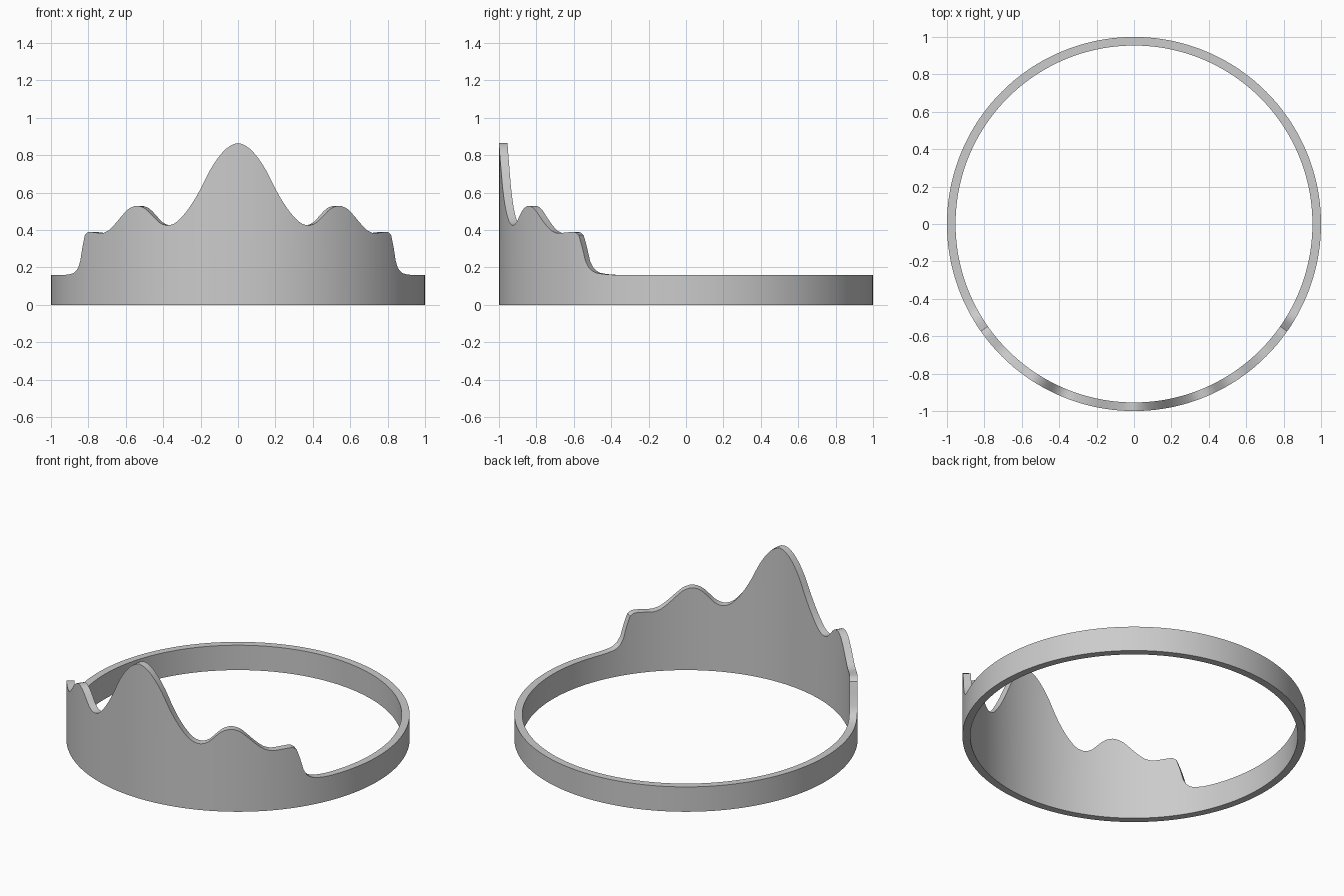
import bpy, bmesh, math

if "Cube" in bpy.data.objects:
    bpy.data.objects.remove(bpy.data.objects["Cube"])

OUTER, INNER, BAND, STEPS = 1.0, 0.954, 0.16, 288

# Crest outline as seen from the front: (x, height), mirrored left and right
CREST = [(0, .865), (.05, .845), (.10, .795), (.15, .72), (.20, .62), (.25, .535),
         (.30, .47), (.34, .435), (.38, .425), (.42, .44), (.46, .48), (.50, .517),
         (.54, .53), (.58, .517), (.62, .477), (.66, .43), (.70, .393), (.73, .383),
         (.765, .387), (.80, .39), (.818, .375), (.83, .32), (.842, .24), (.858, .192),
         (.88, .17), (.92, .161), (.95, BAND)]
PTS = [(math.asin(x), z) for x, z in CREST]


def slope(i):
    """Tangent of the outline, flat at local peaks and valleys."""
    if i in (0, len(PTS) - 1):
        return 0.0
    (a0, z0), (a1, z1), (a2, z2) = PTS[i - 1:i + 2]
    d0, d1 = (z1 - z0) / (a1 - a0), (z2 - z1) / (a2 - a1)
    return 0.0 if d0 * d1 <= 0 else 2 * d0 * d1 / (d0 + d1)


def height(angle):
    a = abs(angle)
    for i in range(len(PTS) - 1):
        (a0, z0), (a1, z1) = PTS[i], PTS[i + 1]
        if a <= a1:
            h = a1 - a0
            t = (a - a0) / h
            return ((2*t**3 - 3*t**2 + 1) * z0 + (t**3 - 2*t**2 + t) * h * slope(i)
                    + (3*t**2 - 2*t**3) * z1 + (t**3 - t**2) * h * slope(i + 1))
    return BAND


# Circlet: a rectangular section swept round, its top following the crest
bm = bmesh.new()
rings = []
for k in range(STEPS):
    a = 2 * math.pi * (k - STEPS // 2) / STEPS
    s, c, z = math.sin(a), -math.cos(a), height(a)
    rings.append([bm.verts.new((r * s, r * c, h))
                  for r, h in ((OUTER, 0), (OUTER, z), (INNER, z), (INNER, 0))])
for k in range(STEPS):
    p, q = rings[k], rings[(k + 1) % STEPS]
    for j in range(4):
        n = (j + 1) % 4
        bm.faces.new((p[j], q[j], q[n], p[n]))
bmesh.ops.recalc_face_normals(bm, faces=bm.faces)
mesh = bpy.data.meshes.new("tiara_band")
bm.to_mesh(mesh)
bm.free()
tiara = bpy.data.objects.new("tiara_band", mesh)
bpy.context.collection.objects.link(tiara)

bpy.context.view_layer.objects.active = tiara
tiara.select_set(True)
bpy.ops.object.shade_smooth_by_angle(angle=math.radians(30))
